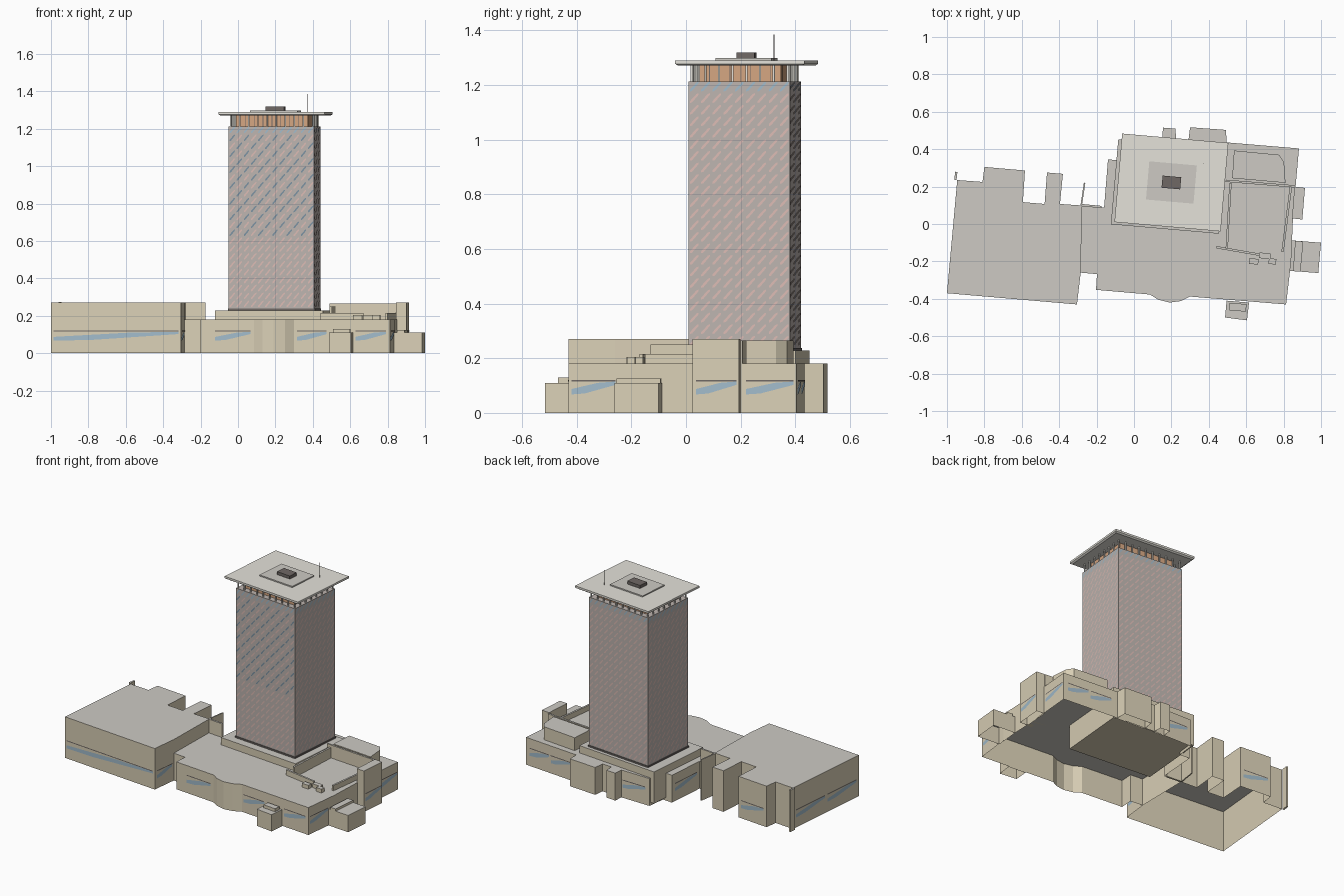
import bpy, math
from mathutils import Vector, Matrix

if "Cube" in bpy.data.objects:
    bpy.data.objects.remove(bpy.data.objects["Cube"])

ANG = math.radians(-5)


def material(name, rgb):
    m = bpy.data.materials.new(name)
    m.diffuse_color = (*rgb, 1)
    m.use_nodes = True
    m.node_tree.nodes["Principled BSDF"].inputs["Base Color"].default_value = m.diffuse_color
    return m


TAN = material("tan_stone", (0.70, 0.63, 0.47))
ROOF = material("grey_roof", (0.61, 0.59, 0.55))
PALE = material("pale_concrete", (0.78, 0.76, 0.70))
FACADE = material("tower_concrete", (0.51, 0.46, 0.43))
PINK = material("pink_trim", (0.72, 0.50, 0.46))
GLASS = material("blue_glass", (0.36, 0.50, 0.60))
DARKGLASS = material("dark_glass", (0.20, 0.29, 0.36))
DARK = material("dark_metal", (0.16, 0.14, 0.13))
ORANGE = material("orange_panels", (0.66, 0.38, 0.22))


def mesh(name, verts, faces, mats, top=None):
    me = bpy.data.meshes.new(name)
    me.from_pydata(verts, [], faces)
    for m in mats:
        me.materials.append(m)
    if top is not None:
        me.polygons[top].material_index = len(mats) - 1
    ob = bpy.data.objects.new(name, me)
    bpy.context.collection.objects.link(ob)
    return ob


def prism(name, pts, z0, z1, wall=TAN, roof=ROOF, bottom=False):
    """Extruded counter-clockwise outline, open below unless bottom is set."""
    n = len(pts)
    v = [(x, y, z0) for x, y in pts] + [(x, y, z1) for x, y in pts]
    f = [tuple(range(n, 2 * n))]
    f += [(i, (i + 1) % n, n + (i + 1) % n, n + i) for i in range(n)]
    if bottom:
        f.append(tuple(reversed(range(n))))
    return mesh(name, v, f, [wall, roof], 0)


def rect(cx, cy, w, d):
    """Corners of a rectangle turned with the building."""
    r = Matrix.Rotation(ANG, 2)
    return [tuple(Vector((cx, cy)) + r @ Vector((sx * w / 2, sy * d / 2)))
            for sx, sy in ((-1, -1), (1, -1), (1, 1), (-1, 1))]


def box(name, cx, cy, w, d, z0, z1, mat, roof=None):
    return prism(name, rect(cx, cy, w, d), z0, z1, mat, roof or mat, True)


def wall(name, a, b, z0, z1, t=0.012):
    a, b = Vector(a), Vector(b)
    d = (b - a).normalized()
    n = Vector((-d.y, d.x)) * t
    return prism(name, [tuple(p) for p in (a, b, b + n, a + n)], z0, z1, bottom=True)


def on_wall(a, b, u, z, off=0.002):
    a, b = Vector(a), Vector(b)
    d = (b - a).normalized()
    p = a.lerp(b, u) + Vector((d.y, -d.x)) * off
    return (p.x, p.y, z)


class Panels:
    """Collects thin wall panels into one object."""

    def __init__(self):
        self.v, self.f = [], []

    def add(self, a, b, pts, off=0.002):
        self.f.append(tuple(range(len(self.v), len(self.v) + len(pts))))
        self.v += [on_wall(a, b, u, z, off) for u, z in pts]

    def build(self, name, mat):
        mesh(name, self.v, self.f, [mat])


# Low left block with stepped rear wings
left = [(-1, -0.37), (-0.305, -0.43), (-0.285, -0.26), (-0.278, 0.099), (-0.396, 0.107),
        (-0.38, 0.268), (-0.465, 0.275), (-0.478, 0.107), (-0.594, 0.117), (-0.583, 0.286),
        (-0.80, 0.305), (-0.81, 0.225), (-0.945, 0.235)]
prism("left_block", left, 0, 0.27)
wall("left_rear_fin", (-0.949, 0.235), (-0.944, 0.278), 0, 0.275)
wall("link_fin", (-0.278, 0.1), (-0.26, 0.22), 0, 0.27, 0.008)
wall("link_wall", (-0.28, 0.095), (-0.175, 0.085), 0.0, 0.27)

# Main podium with the bowed front bay
podium = [(-0.285, -0.26), (-0.198, -0.268), (-0.203, -0.352), (0.086, -0.377), (0.13, -0.405),
          (0.19, -0.42), (0.25, -0.412), (0.30, -0.388), (0.813, -0.43), (0.84, -0.2),
          (0.85, 0.035), (0.864, 0.2), (0.882, 0.404), (0.51, 0.435), (0.225, 0.455),
          (-0.055, 0.46), (-0.07, 0.34), (-0.139, 0.345), (-0.16, 0.088), (-0.28, 0.1)]
prism("podium", podium, 0, 0.18)

# Side boxes around the podium
prism("front_entry_box", [(0.487, -0.5), (0.604, -0.515), (0.615, -0.42), (0.495, -0.41)], 0, 0.11)
box("front_entry_vent", 0.555, -0.445, 0.09, 0.04, 0.11, 0.13, TAN, ROOF)
prism("right_entry_box", [(0.83, -0.25), (0.985, -0.262), (1.0, -0.1), (0.845, -0.088)], 0, 0.11)
prism("right_entry_cap", [(0.85, -0.252), (0.89, -0.255), (0.905, -0.093), (0.862, -0.09)], 0.11, 0.125)
prism("right_stair_block", [(0.845, 0.03), (0.9, 0.024), (0.914, 0.193), (0.858, 0.2)], 0, 0.27)
prism("rear_small_bay", [(0.15, 0.45), (0.225, 0.445), (0.222, 0.51), (0.155, 0.515)], 0, 0.18)
prism("rear_wide_bay", [(0.29, 0.44), (0.495, 0.43), (0.492, 0.503), (0.3, 0.517)], 0, 0.18)

# Raised rear wing and terrace parapets
prism("rear_right_wing", [(0.525, 0.245), (0.81, 0.22), (0.802, 0.33), (0.775, 0.37),
                          (0.535, 0.393)], 0.18, 0.265)
wall("terrace_back_wall", (0.49, 0.225), (0.86, 0.195), 0.18, 0.265)
wall("terrace_front_wall", (0.44, -0.13), (0.67, -0.17), 0.18, 0.215)
wall("terrace_right_wall", (0.80, -0.15), (0.845, 0.2), 0.18, 0.215)
wall("terrace_left_wall", (0.51, 0.22), (0.49, -0.13), 0.18, 0.25)
for i, (x, y, s) in enumerate([(0.64, -0.2, 0.05), (0.70, -0.17, 0.06), (0.74, -0.2, 0.04)]):
    box(f"terrace_slab_{i}", x, y, s, 0.03, 0.18, 0.205, TAN, ROOF)

# Platform carrying the tower
box("tower_platform", 0.185, 0.2, 0.58, 0.455, 0.02, 0.228, TAN, ROOF)

# Podium windows: tapered glass with dark heads
glass, heads = Panels(), Panels()


def window(a, b, u0, u1, z=0.065, h=0.05):
    shape = [(0, 0.05), (0.3, 0.12), (1, 0.75), (1, 1), (0.6, 0.9), (0, 0.45)]
    glass.add(a, b, [(u0 + (u1 - u0) * u, z + h * v) for u, v in shape])
    heads.add(a, b, [(u0, z + h), (u1, z + h), (u1, z + h + 0.006), (u0, z + h + 0.006)], 0.003)


for outline, spans in (
        (left, {0: [(0.02, 0.98)], 1: [(0.1, 0.9)], 9: [(0.1, 0.9)], 12: [(0.04, 0.48), (0.52, 0.96)]}),
        (podium, {2: [(0.28, 0.93)], 7: [(0.03, 0.34), (0.64, 0.96)], 8: [(0.05, 0.75)],
                  11: [(0.1, 0.95)], 12: [(0.08, 0.48), (0.52, 0.92)], 14: [(0.3, 0.9)],
                  17: [(0.1, 0.9)]})):
    for e, parts in spans.items():
        for u0, u1 in parts:
            window(outline[e], outline[(e + 1) % len(outline)], u0, u1)
window((0.9, 0.024), (0.914, 0.193), 0.08, 0.95)
glass.build("podium_windows", GLASS)
heads.build("podium_window_heads", DARK)

# Tower shaft and dark foot
CX, CY, W, D, Z0, Z1 = 0.195, 0.215, 0.459, 0.372, 0.228, 1.212
box("tower_foot", CX, CY, W + 0.008, D + 0.008, Z0, Z0 + 0.01, DARK)
box("tower_shaft", CX, CY, W, D, Z0, Z1, FACADE)

# Slanted facade strips on a grid of bays and floors
pink, blue, dark = Panels(), Panels(), Panels()
corners = rect(CX, CY, W, D)
ROWS = 23
fh = (Z1 - Z0 - 0.012) / ROWS
for side in range(4):
    a, b = corners[side], corners[(side + 1) % 4]
    cols = 12 if side % 2 == 0 else 9
    for r in range(ROWS):
        for c in range(cols):
            z = Z0 + 0.014 + r * fh
            strip = [((c + u) / cols, z + fh * v)
                     for u, v in ((0.12, 0.1), (0.3, 0.14), (0.88, 0.8), (0.88, 0.95), (0.7, 0.88), (0.12, 0.26))]
            if r == ROWS - 1:
                target = blue
            elif side == 0 and r >= 9:
                target = dark if (c + r) % 2 else pink
            else:
                target = pink
            target.add(a, b, strip, 0.0015)
pink.build("tower_trim_strips", PINK)
blue.build("tower_top_windows", GLASS)
dark.build("tower_front_windows", DARKGLASS)

# Recessed crown floor with panel joints and a ring of columns
box("crown_core", CX, CY, 0.385, 0.30, Z1, 1.272, ORANGE)
joints = Panels()
core = rect(CX, CY, 0.385, 0.30)
for side in range(4):
    for k in range(1, 8):
        u = k / 8
        joints.add(core[side], core[(side + 1) % 4],
                   [(u - .004, Z1), (u + .004, Z1), (u + .004, 1.272), (u - .004, 1.272)])
joints.build("crown_joints", DARK)
ring = rect(CX, CY, W - 0.02, D - 0.02)
for side in range(4):
    n = 9 if side % 2 == 0 else 7
    for k in range(n):
        p = Vector(ring[side]).lerp(Vector(ring[(side + 1) % 4]), k / n)
        box(f"crown_column_{side}_{k}", p.x, p.y, 0.007, 0.007, Z1, 1.272, PALE)

# Overhanging roof with tapered edge
RX, RY = 0.2, 0.222
lower, upper = rect(RX, RY, 0.55, 0.455), rect(RX, RY, 0.57, 0.475)
quads = [(3, 2, 1, 0), (8, 9, 10, 11)]
for base in (0, 4):
    quads += [(base + i, base + (i + 1) % 4, base + 4 + (i + 1) % 4, base + 4 + i) for i in range(4)]
mesh("overhanging_roof", [(x, y, 1.27) for x, y in lower] + [(x, y, 1.277) for x, y in upper]
     + [(x, y, 1.29) for x, y in upper], quads, [PALE])

# Roof deck, plant box and mast
box("roof_deck", RX, RY, 0.255, 0.205, 1.29, 1.298, ROOF)
box("plant_box", RX, RY, 0.1, 0.065, 1.298, 1.318, DARK)
box("mast", 0.37, 0.322, 0.004, 0.004, 1.29, 1.385, DARK)
